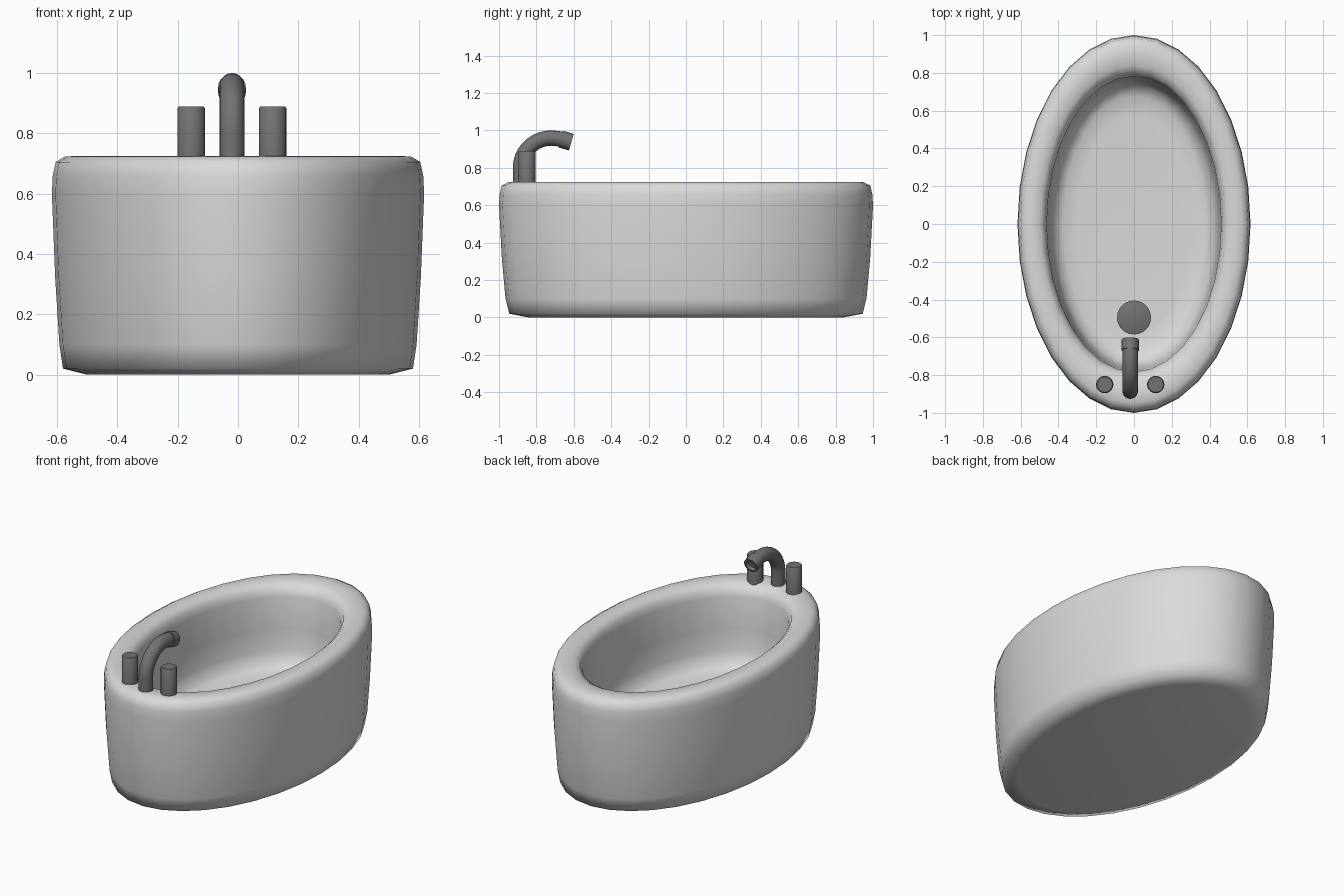
import bpy, bmesh, math
from mathutils import Vector

cube = bpy.data.objects.get("Cube")
if cube:
    bpy.data.objects.remove(cube)


def material(name, v):
    m = bpy.data.materials.new(name)
    m.use_nodes = True
    m.diffuse_color = (v, v, v, 1)
    m.node_tree.nodes["Principled BSDF"].inputs["Base Color"].default_value = (v, v, v, 1)
    return m


PORCELAIN = material("porcelain_grey", 0.7)
METAL = material("dark_metal", 0.17)


def loft(name, rings, mat, angle):
    """Skin a list of closed vertex rings, capping both ends."""
    bm = bmesh.new()
    loops = [[bm.verts.new(p) for p in ring] for ring in rings]
    for a, b in zip(loops, loops[1:]):
        for i in range(len(a)):
            j = (i + 1) % len(a)
            bm.faces.new((a[i], a[j], b[j], b[i]))
    bm.faces.new(loops[0][::-1])
    bm.faces.new(loops[-1])
    bmesh.ops.recalc_face_normals(bm, faces=bm.faces)
    mesh = bpy.data.meshes.new(name)
    bm.to_mesh(mesh)
    bm.free()
    mesh.materials.append(mat)
    ob = bpy.data.objects.new(name, mesh)
    bpy.context.collection.objects.link(ob)
    bpy.ops.object.select_all(action="DESELECT")
    ob.select_set(True)
    bpy.context.view_layer.objects.active = ob
    bpy.ops.object.shade_smooth_by_angle(angle=math.radians(angle))
    return ob


def ellipse(rx, ry, z, x=0, y=0, n=32):
    return [(x + rx * math.cos(math.tau * i / n), y + ry * math.sin(math.tau * i / n), z)
            for i in range(n)]


def tube(name, x, path, mat):
    """Sweep circles along (y, z, radius) points in the plane at x."""
    rings = []
    for k, (y, z, r) in enumerate(path):
        before, after = path[max(k - 1, 0)], path[min(k + 1, len(path) - 1)]
        t = Vector((0, after[0] - before[0], after[1] - before[1])).normalized()
        side = Vector((1, 0, 0))
        up = side.cross(t)
        rings.append([Vector((x, y, z)) + r * (side * math.cos(a) + up * math.sin(a))
                      for a in (math.tau * i / 20 for i in range(20))])
    return loft(name, rings, mat, 40)


# Tub shell: half widths, half lengths and heights from underside to basin floor
profile = [
    (0.50, 0.84, 0.0), (0.58, 0.945, 0.02), (0.592, 0.965, 0.10),
    (0.606, 0.985, 0.32), (0.617, 1.0, 0.60), (0.614, 0.996, 0.66),
    (0.604, 0.985, 0.705), (0.575, 0.95, 0.723), (0.535, 0.90, 0.725),
    (0.495, 0.84, 0.719), (0.472, 0.80, 0.695), (0.462, 0.782, 0.65),
    (0.455, 0.775, 0.45), (0.445, 0.76, 0.32), (0.42, 0.735, 0.25),
    (0.375, 0.68, 0.222), (0.30, 0.58, 0.215)]
loft("tub", [ellipse(*p) for p in profile], PORCELAIN, 80)

# Drain disc on the basin floor
loft("drain", [ellipse(r, r, z, 0, -0.495, 24)
               for r, z in ((0.09, 0.21), (0.09, 0.224), (0.082, 0.228))], METAL, 40)

# Tap handles on the rim
for name, x in (("right_handle", -0.155), ("left_handle", 0.115)):
    loft(name, [ellipse(r, r, z, x, -0.85, 20)
                for r, z in ((0.046, 0.70), (0.046, 0.883), (0.041, 0.889))], METAL, 40)

# Curved spout, rising straight and then arching over the basin
R = 0.041
arc = [(-0.72 - 0.165 * math.cos(a), 0.80 + 0.159 * math.sin(a), R)
       for a in (math.radians(d) for d in range(0, 101, 10))]
tube("spout", -0.02, [(-0.885, 0.70, R)] + arc + [(-0.65, 0.95, R)], METAL)

# Collar at the spout tip with a recessed outlet
s = Vector((0.055, -0.016))
start = Vector((-0.668, 0.953))
rings = []
axis = Vector((0, s.x, s.y)).normalized()
side = Vector((1, 0, 0))
up = side.cross(axis)
for t, r in ((0, 0.038), (0, 0.046), (1, 0.046), (1, 0.034), (0.6, 0.032)):
    c = start + s * t
    rings.append([Vector((-0.02, c.x, c.y)) + r * (side * math.cos(a) + up * math.sin(a))
                  for a in (math.tau * i / 20 for i in range(20))])
loft("spout_collar", rings, METAL, 40)
